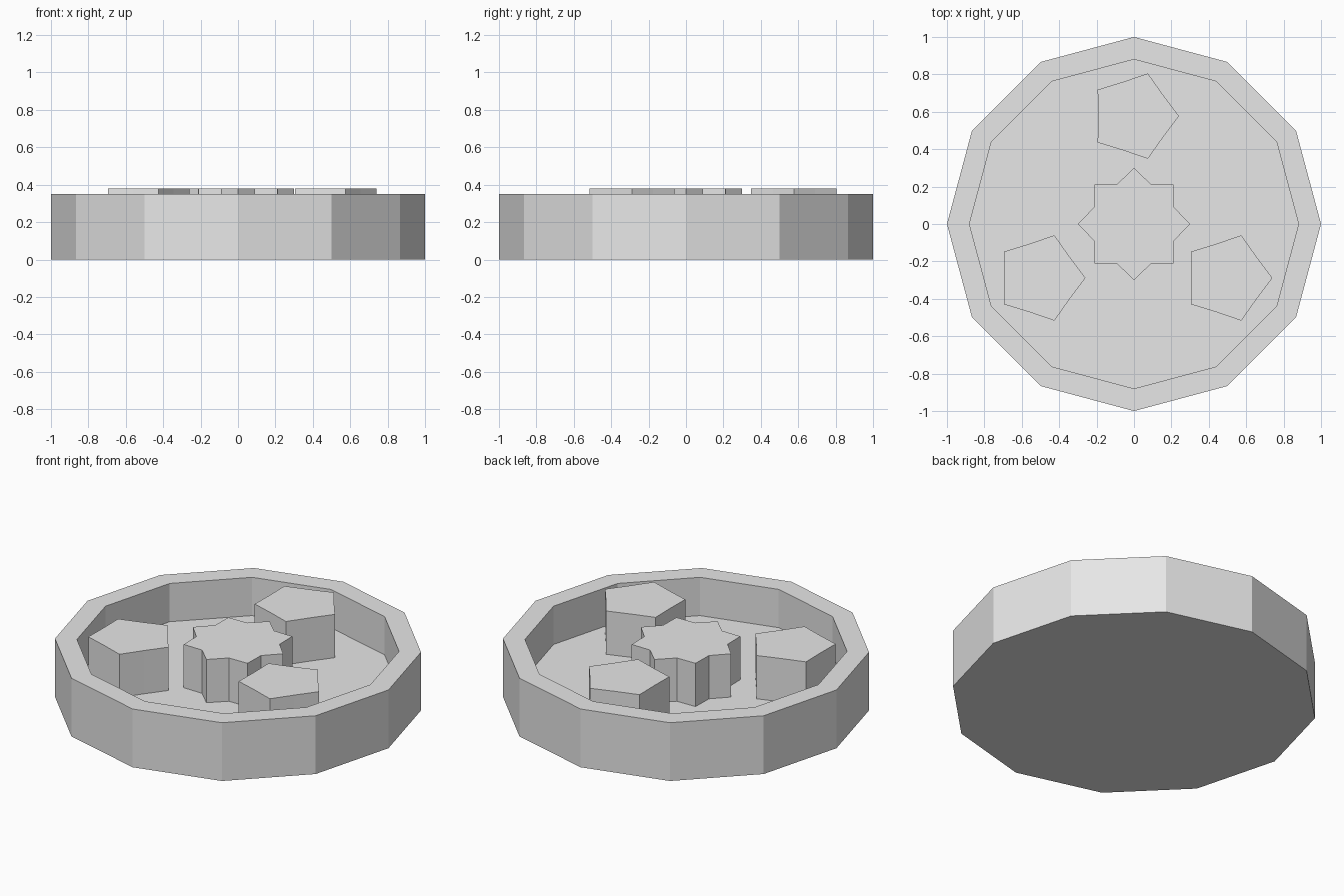
import bpy
import bmesh
from math import cos, sin, pi, radians

cube = bpy.data.objects.get("Cube")
if cube:
    bpy.data.objects.remove(cube, do_unlink=True)

FLOOR, RIM_TOP, GEAR_TOP = 0.12, 0.35, 0.38

grey = bpy.data.materials.new("light_grey")
grey.use_nodes = True
grey.diffuse_color = (0.8, 0.8, 0.8, 1)
grey.node_tree.nodes["Principled BSDF"].inputs["Base Color"].default_value = (0.8, 0.8, 0.8, 1)


def finish(name, bm):
    bmesh.ops.recalc_face_normals(bm, faces=bm.faces)
    mesh = bpy.data.meshes.new(name)
    bm.to_mesh(mesh)
    bm.free()
    mesh.materials.append(grey)
    obj = bpy.data.objects.new(name, mesh)
    bpy.context.collection.objects.link(obj)
    return obj


def ring(bm, radii, z, centre=(0, 0)):
    """Closed loop of vertices cycling through the given radii."""
    n = len(radii)
    return [bm.verts.new((centre[0] + r * cos(2 * pi * i / n),
                          centre[1] + r * sin(2 * pi * i / n), z))
            for i, r in enumerate(radii)]


def bridge(bm, a, b):
    n = len(a)
    for i in range(n):
        j = (i + 1) % n
        bm.faces.new((a[i], a[j], b[j], b[i]))


def gear(name, teeth, tip, root, centre):
    """Star prism standing on the tray floor."""
    bm = bmesh.new()
    low = ring(bm, [tip, root] * teeth, FLOOR, centre)
    high = ring(bm, [tip, root] * teeth, GEAR_TOP, centre)
    bridge(bm, low, high)
    bm.faces.new(high)
    bm.faces.new(low)
    return finish(name, bm)


# Twelve-sided tray: base, outer wall, rim, inner wall, floor
bm = bmesh.new()
loops = [ring(bm, [r] * 12, z) for r, z in
         ((1, 0), (1, RIM_TOP), (0.88, RIM_TOP), (0.88, FLOOR))]
for lower, upper in zip(loops, loops[1:]):
    bridge(bm, lower, upper)
bm.faces.new(loops[0])
bm.faces.new(loops[-1])
finish("tray", bm)

# Central gear with three planet gears around it
gear("centre_gear", 8, 0.3, 0.232, (0, 0))
for name, angle in (("back_gear", 90), ("right_gear", 210), ("left_gear", 330)):
    a = radians(angle)
    gear(name, 5, 0.24, 0.192, (0.577 * cos(a), 0.577 * sin(a)))
